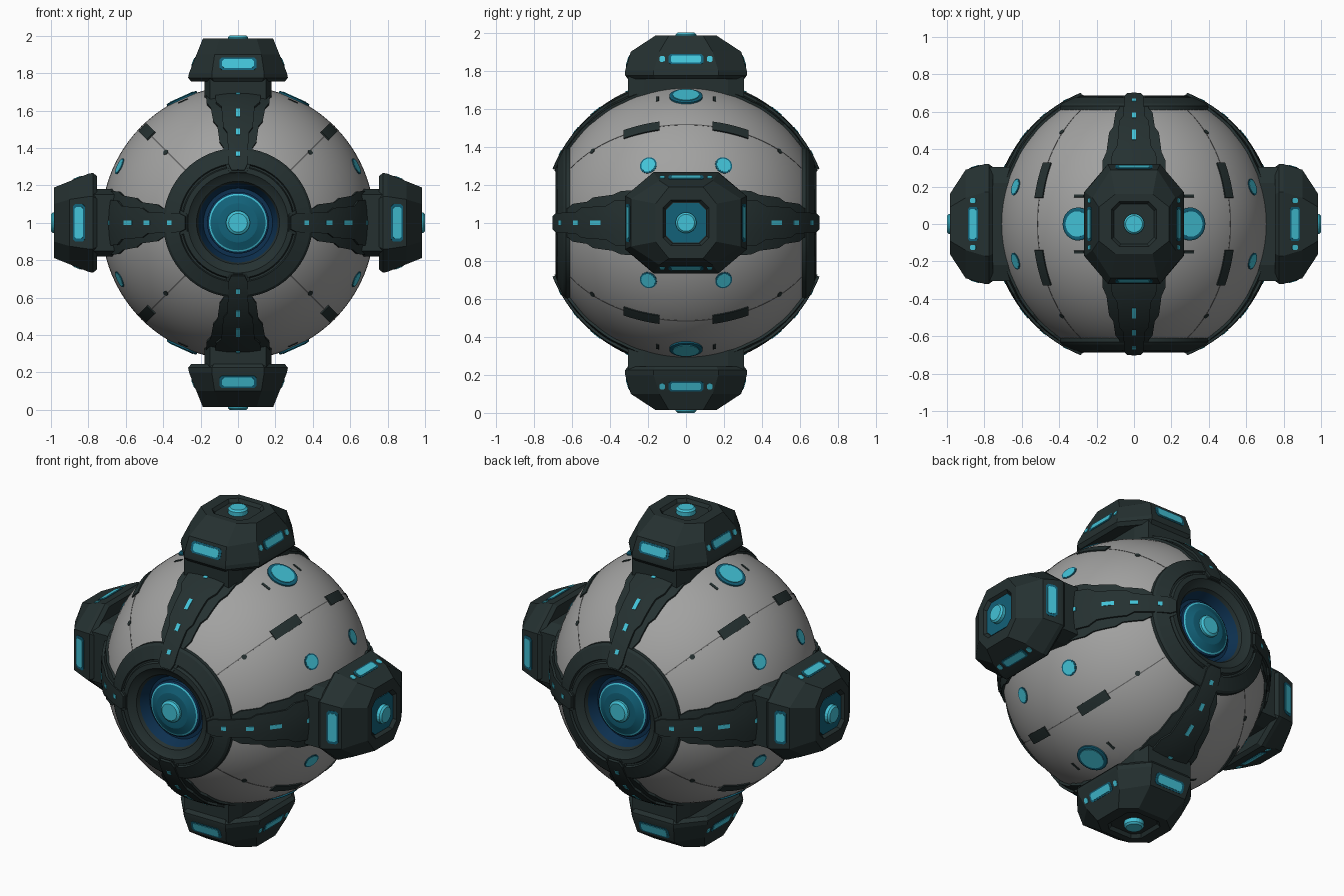
import bpy, bmesh, math
from mathutils import Vector

if "Cube" in bpy.data.objects:
    bpy.data.objects.remove(bpy.data.objects["Cube"])

C = Vector((0, 0, 1))
X, Y, Z = Vector((1, 0, 0)), Vector((0, 1, 0)), Vector((0, 0, 1))


def material(name, rgb):
    m = bpy.data.materials.new(name)
    m.diffuse_color = (*rgb, 1)
    m.use_nodes = True
    m.node_tree.nodes["Principled BSDF"].inputs["Base Color"].default_value = m.diffuse_color
    return m


GREY = material("shell grey", (0.36, 0.36, 0.355))
DARK = material("dark armour", (0.018, 0.030, 0.030))
CYAN = material("bright cyan", (0.055, 0.54, 0.68))
TEAL = material("deep teal", (0.006, 0.12, 0.19))
NAVY = material("navy", (0.004, 0.03, 0.08))
SEAM = material("seam grey", (0.13, 0.13, 0.13))


def build(name, verts, faces, mats, idx=None):
    me = bpy.data.meshes.new(name)
    me.from_pydata([tuple(v + C) for v in verts], [], faces)
    for m in mats:
        me.materials.append(m)
    if idx:
        for p, i in zip(me.polygons, idx):
            p.material_index = i
    bm = bmesh.new()
    bm.from_mesh(me)
    bmesh.ops.recalc_face_normals(bm, faces=bm.faces)
    bm.to_mesh(me)
    bm.free()
    ob = bpy.data.objects.new(name, me)
    bpy.context.collection.objects.link(ob)
    return ob


def stack(name, loops, mats, seg_mat=None, cap0=True, cap1=True):
    """Skin a list of equal-length closed loops."""
    n = len(loops[0])
    verts = [v for l in loops for v in l]
    faces, idx = [], []
    for i in range(len(loops) - 1):
        for j in range(n):
            k = (j + 1) % n
            faces.append((i*n + j, i*n + k, i*n + n + k, i*n + n + j))
            idx.append(seg_mat[i] if seg_mat else 0)
    if cap0:
        faces.append(tuple(range(n)))
        idx.append(seg_mat[0] if seg_mat else 0)
    if cap1:
        faces.append(tuple(range(len(verts) - n, len(verts))))
        idx.append(seg_mat[-1] if seg_mat else 0)
    return build(name, verts, faces, mats, idx)


def lathe(name, axis, profile, mats, seg_mat=None, n=64, cap0=True, cap1=True):
    a = axis.orthogonal().normalized()
    b = axis.cross(a)
    loops = [[axis*h + (a*math.cos(t) + b*math.sin(t))*r
              for t in (2*math.pi*j/n for j in range(n))] for r, h in profile]
    return stack(name, loops, mats, seg_mat, cap0, cap1)


def strip(name, pole, toward, stations, r0, r1, mat):
    """Solid plate hugging the ball; stations are (degrees from pole, half width)."""
    side = pole.cross(toward)
    rows = []
    for (a0, w0), (a1, w1) in zip(stations, stations[1:]):
        k = max(1, round((a1 - a0)/3))
        rows += [(a0 + (a1 - a0)*i/k, w0 + (w1 - w0)*i/k) for i in range(k)]
    rows.append(stations[-1])
    cols = (-1, -.5, 0, .5, 1)
    verts = []
    for r in (r0, r1):
        for a, w in rows:
            a = math.radians(a)
            for t in cols:
                verts.append((pole*math.cos(a) + toward*math.sin(a) + side*(t*w/r1)).normalized()*r)
    n, m = len(rows), 5
    top = n*m
    faces = []
    for i in range(n - 1):
        for j in range(m - 1):
            q = (i*m + j, i*m + j + 1, i*m + m + j + 1, i*m + m + j)
            faces += [q, tuple(top + v for v in q)]
        for j in (0, m - 1):
            a, b = i*m + j, i*m + m + j
            faces.append((a, b, top + b, top + a))
    for i in (0, n - 1):
        for j in range(m - 1):
            a = i*m + j
            faces.append((a, a + 1, top + a + 1, top + a))
    return build(name, verts, faces, [mat])


# Ball shell, open at the two eye sockets
lathe("ball_shell", Y, [(.73*math.sin(t), .73*math.cos(t)) for t in
      (math.radians(30 + 3*i) for i in range(41))], [GREY], n=96, cap0=False, cap1=False)

# Eyes, front and back
for tag, p in (("front", -Y), ("back", Y)):
    lathe(tag + "_eye_ring", p,
          [(.40, .58), (.40, .632), (.388, .645), (.318, .677), (.312, .664), (.302, .664),
           (.296, .683), (.268, .686), (.25, .672), (.222, .66), (.212, .64), (.185, .585), (.10, .585)],
          [DARK, NAVY], [0]*10 + [1, 1])
    lathe(tag + "_eye_lens", p,
          [(.165, .57), (.165, .605), (.155, .612), (.147, .615), (.105, .635), (.098, .636), (.066, .636)],
          [TEAL, CYAN, NAVY], [2, 2, 1, 0, 0, 0])
    lathe(tag + "_eye_pupil", p, [(.064, .62), (.064, .65), (.05, .66)], [CYAN], n=24)

# Armour arms running from each eye to the four hubs
HUBS = (("right", X), ("left", -X), ("top", Z), ("bottom", -Z))
ARM = [(21.5, .045), (24, .065), (33, .078), (36, .10), (45, .112), (48, .135), (58, .15), (62, .172), (80, .18)]
RIDGE = [(22, .035), (24.5, .05), (40, .058), (43, .08), (56, .09), (60, .12), (80, .13)]
for tag, p in (("front", -Y), ("back", Y)):
    for hub, d in HUBS:
        nm = tag + "_" + hub
        strip(nm + "_arm", p, d, ARM, .66, .744, DARK)
        strip(nm + "_arm_ridge", p, d, RIDGE, .72, .757, DARK)
        for a, h in ((29, 1), (40, 1.6), (51, 2.6), (66, .9)):
            strip(nm + "_arm_light", p, d, [(a - h, .012), (a + h, .012)], .75, .760, CYAN)

# Hubs
LAYERS = [(.755, .25, .305, .13, .16), (.775, .267, .32, .14, .17), (.80, .262, .32, .14, .17),
          (.90, .222, .29, .125, .14), (.985, .188, .16, .10, .09)]


def octagon(u, v, w, h, hu, hv, cu, cv):
    return [u*a + v*b + w*h for a, b in ((hu, -cv), (hu, cv), (cu, hv), (-cu, hv),
                                         (-hu, cv), (-hu, -cv), (-cu, -hv), (cu, -hv))]


def plate(name, centre, along, up, hl, hh, lift, mat):
    """Small window plate with clipped corners lying on a hub face."""
    n = along.cross(up).normalized()
    if n.dot(centre) < 0:
        n = -n
    c = hh*.4
    pts = ((hl, -hh + c), (hl, hh - c), (hl - c, hh), (-hl + c, hh),
           (-hl, hh - c), (-hl, -hh + c), (-hl + c, -hh), (hl - c, -hh))
    stack(name, [[centre + along*a + up*b + n*k for a, b in pts] for k in (-.004, lift)], [mat])


for hub, w in HUBS:
    v, u = Y, Y.cross(w)
    loops = [octagon(u, v, w, *l) for l in LAYERS]
    # sunken seat in the outer face
    loops += [octagon(u, v, w, .985, .12, .12, .08, .08), octagon(u, v, w, .965, .108, .108, .07, .07)]
    stack(hub + "_hub", loops, [DARK])
    stack(hub + "_hub_neck", [octagon(u, v, w, h, .18, .305, .15, .22) for h in (.62, .77)], [DARK])
    if abs(w.x) > .5:
        stack(hub + "_hub_seat", [octagon(u, v, w, h, .104, .104, .068, .068) for h in (.96, .97)], [TEAL])
    lathe(hub + "_hub_lamp", w, [(.055, .95), (.055, .99), (.045, 1.0)], [CYAN], n=20)
    for s in (-1, 1):
        # windows on the faces toward the eyes
        up = (w*.1 - v*(s*.03)).normalized()
        c = v*(s*.305) + w*.85
        plate(hub + "_window_frame", c, u, up, .10, .034, .002, TEAL)
        plate(hub + "_window", c, u, up, .085, .024, .005, CYAN)
        # windows on the long sides
        up = (w*.1 - u*(s*.04)).normalized()
        c = u*(s*.238) + w*.86
        plate(hub + "_side_frame", c, v, up, .092, .028, .002, TEAL)
        plate(hub + "_side_window", c, v, up, .08, .02, .005, CYAN)
        for k in (-.125, .125):
            plate(hub + "_side_light", c + v*k, v, up, .014, .016, .004, CYAN)

# Shell details on the four quarters between the hubs
for sx in (-1, 1):
    for sz in (-1, 1):
        d = (X*sx + Z*sz).normalized()
        strip("panel_seam", Y, d, [(33, .003), (147, .003)], .72, .7312, SEAM)
        q = Vector((sx*.30, 0, sz*.665)).normalized()
        lathe("large_port_rim", q, [(.088, .70), (.088, .733), (.08, .736)], [TEAL], n=28)
        lathe("large_port_light", q, [(.068, .70), (.068, .739)], [CYAN], n=28)
        for sy in (-1, 1):
            strip("dark_vent", Y*sy, d, [(63.5, .03), (79, .03)], .70, .737, DARK)
            q = Vector((sx*.64, sy*.2, sz*.305)).normalized()
            lathe("small_port_rim", q, [(.046, .70), (.046, .7312)], [TEAL], n=20)
            lathe("small_port_light", q, [(.038, .70), (.038, .733)], [CYAN], n=20)
            q = Vector((sx*.385, sy*.49, sz*.375)).normalized()
            lathe("shell_bolt", q, [(.015, .70), (.015, .733)], [DARK], n=10)
            q = Vector((sx*.30, 0, sz*.665)).normalized()
            strip("port_bracket", Y*sy, q, [(77.5, .028), (78.7, .028)], .70, .7325, DARK)

# Smooth the rounded surfaces, keep edges sharp
bpy.ops.object.select_all(action='SELECT')
bpy.context.view_layer.objects.active = bpy.context.collection.objects[0]
bpy.ops.object.shade_smooth_by_angle(angle=0.3)
